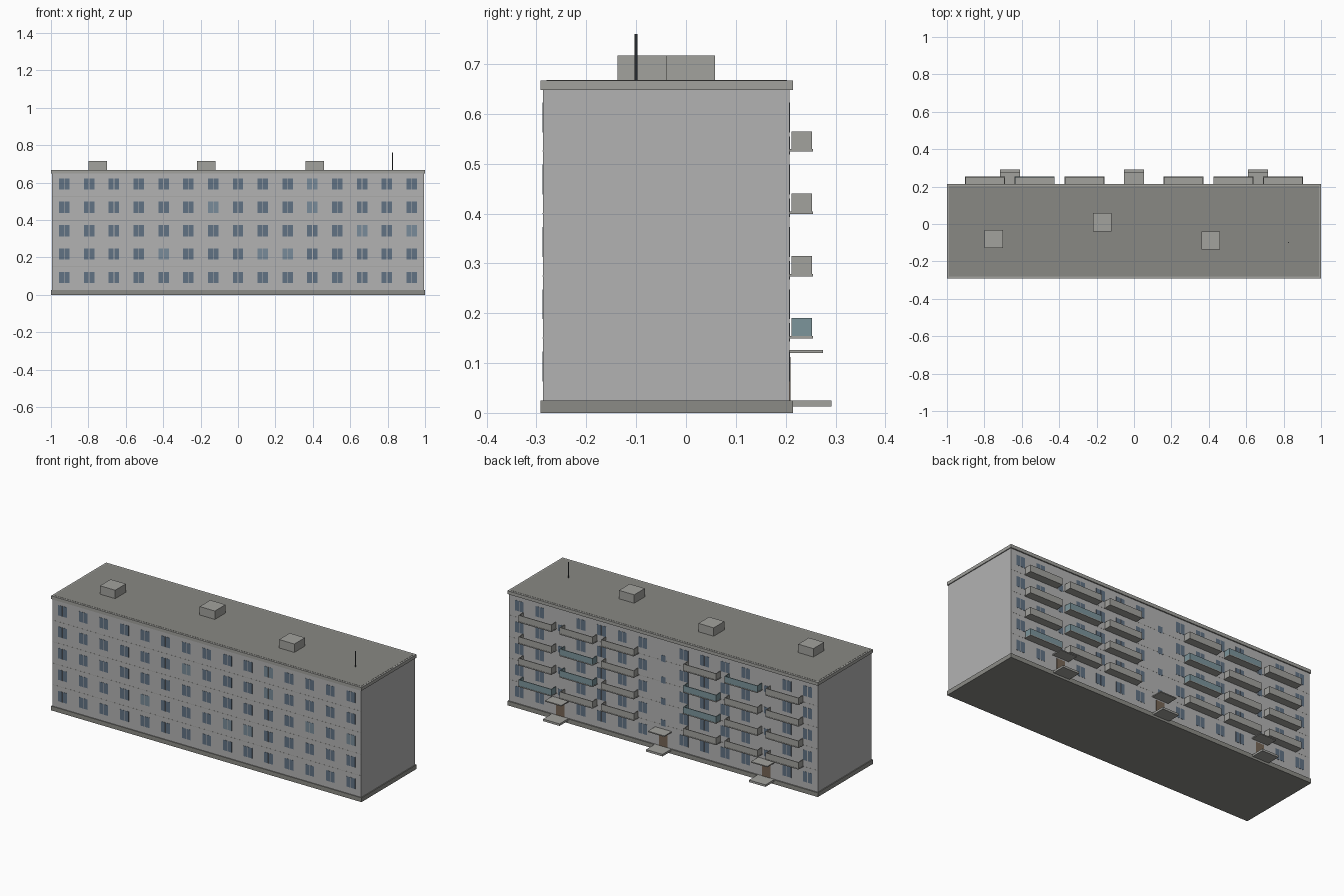
import bpy

if "Cube" in bpy.data.objects:
    bpy.data.objects.remove(bpy.data.objects["Cube"])

FRONT, BACK = -0.287, 0.208
PITCH, FLOOR = 0.1327, 0.125


def material(name, rgb):
    m = bpy.data.materials.new(name)
    m.diffuse_color = (*rgb, 1)
    m.use_nodes = True
    m.node_tree.nodes["Principled BSDF"].inputs["Base Color"].default_value = m.diffuse_color
    return m


WALL = material("wall", (0.45, 0.45, 0.45))
TRIM = material("trim", (0.36, 0.36, 0.34))
PLINTH = material("plinth", (0.26, 0.26, 0.24))
ROOF = material("roofing", (0.25, 0.25, 0.23))
GLASS = material("glass", (0.12, 0.17, 0.23))
PALE = material("pale_glass", (0.19, 0.26, 0.32))
TEAL = material("teal_panel", (0.2, 0.3, 0.33))
DOOR = material("door_brown", (0.18, 0.13, 0.09))
METAL = material("metal", (0.08, 0.09, 0.1))


def boxes(name, spans, mat):
    """One object from boxes given as (x0, x1, y0, y1, z0, z1)."""
    verts, faces = [], []
    for x0, x1, y0, y1, z0, z1 in spans:
        b = len(verts)
        verts += [(x, y, z) for z in (z0, z1)
                  for x, y in ((x0, y0), (x1, y0), (x1, y1), (x0, y1))]
        faces += [[b + i for i in f] for f in (
            (3, 2, 1, 0), (4, 5, 6, 7), (0, 1, 5, 4),
            (1, 2, 6, 5), (2, 3, 7, 6), (3, 0, 4, 7))]
    me = bpy.data.meshes.new(name)
    me.from_pydata(verts, [], faces)
    me.materials.append(mat)
    ob = bpy.data.objects.new(name, me)
    bpy.context.collection.objects.link(ob)
    return ob


def panes(x, z, y):
    """Two-pane window straddling the wall plane y."""
    return [(x + a, x + a + 0.026, y - 0.001, y + 0.001, z - 0.03, z + 0.03)
            for a in (-0.028, 0.002)]


# Main block, plinth, cornice and roof
boxes("body", [(-0.995, 0.995, FRONT, BACK, 0.02, 0.65)], WALL)
boxes("plinth", [(-1, 1, -0.292, 0.215, 0, 0.025)], PLINTH)
boxes("cornice", [(-1, 1, -0.292, 0.215, 0.648, 0.667)], TRIM)
boxes("roof_sheet", [(-0.99, 0.99, -0.28, 0.203, 0.66, 0.668)], ROOF)

# Thin panel seams between floors
boxes("floor_seams", [(-0.995, 0.995, y - 0.0005, y + 0.0005,
                       0.149 + FLOOR * k, 0.151 + FLOOR * k)
                      for k in range(4) for y in (FRONT, BACK)], TRIM)

# Windows, with a few lighter ones on the front
pale_at = {(-1, 3), (3, 3), (3, 4), (5, 2), (7, 2), (-3, 1), (1, 1), (2, 1)}
dark, pale, rear = [], [], []
for c in range(-7, 8):
    for f in range(5):
        x, z = c * PITCH, 0.093 + FLOOR * f
        (pale if (c, f) in pale_at else dark).extend(panes(x, z, FRONT))
        if c not in (-5, 0, 5):
            rear += panes(x, z, BACK)
boxes("front_windows", dark, GLASS)
boxes("front_pale_windows", pale, PALE)
boxes("back_windows", rear, GLASS)

# Stairwells: half-landing windows, door, canopy and step
stairs = [c * PITCH for c in (-5, 0, 5)]
boxes("stair_windows", [(x - 0.014, x + 0.014, BACK - 0.001, BACK + 0.001,
                         0.143 + FLOOR * f, 0.18 + FLOOR * f)
                        for x in stairs for f in range(4)], GLASS)
boxes("entrance_doors", [(x - 0.027, x + 0.027, BACK - 0.002, BACK + 0.002,
                          0.025, 0.112) for x in stairs], DOOR)
boxes("entrance_canopies", [(x - 0.053, x + 0.053, BACK, 0.275, 0.12, 0.126)
                            for x in stairs], TRIM)
boxes("entrance_steps", [(x - 0.053, x + 0.053, BACK, 0.292, 0.013, 0.025)
                         for x in stairs], TRIM)

# Balconies: slab and three-sided parapet, some with teal panels
teal_at = {(6, 0), (4, 2), (4, 1), (-2, 2), (-2, 1), (-4, 3)}
slabs, plain, teal = [], [], []
for c in (-6, -4, -2, 2, 4, 6):
    for f in range(4):
        x, z = c * PITCH, 0.149 + FLOOR * f
        slabs.append((x - 0.107, x + 0.107, BACK, 0.255, z, z + 0.005))
        (teal if (c, f) in teal_at else plain).extend([
            (x - 0.106, x + 0.106, 0.249, 0.253, z + 0.004, z + 0.041),
            (x - 0.106, x - 0.102, 0.212, 0.25, z + 0.004, z + 0.041),
            (x + 0.102, x + 0.106, 0.212, 0.25, z + 0.004, z + 0.041)])
boxes("balcony_slabs", slabs, TRIM)
boxes("balcony_parapets", plain, TRIM)
boxes("balcony_teal_parapets", teal, TEAL)

# Rooftop housings and mast
boxes("roof_housings", [(x - 0.049, x + 0.049, y - 0.049, y + 0.049, 0.66, 0.717)
                        for x, y in ((-0.75, -0.08), (-0.17, 0.009), (0.41, -0.088))], TRIM)
bpy.ops.mesh.primitive_cylinder_add(vertices=8, radius=0.003, depth=0.096,
                                    location=(0.827, -0.1, 0.712))
mast = bpy.context.object
mast.name = "roof_mast"
mast.data.materials.append(METAL)
